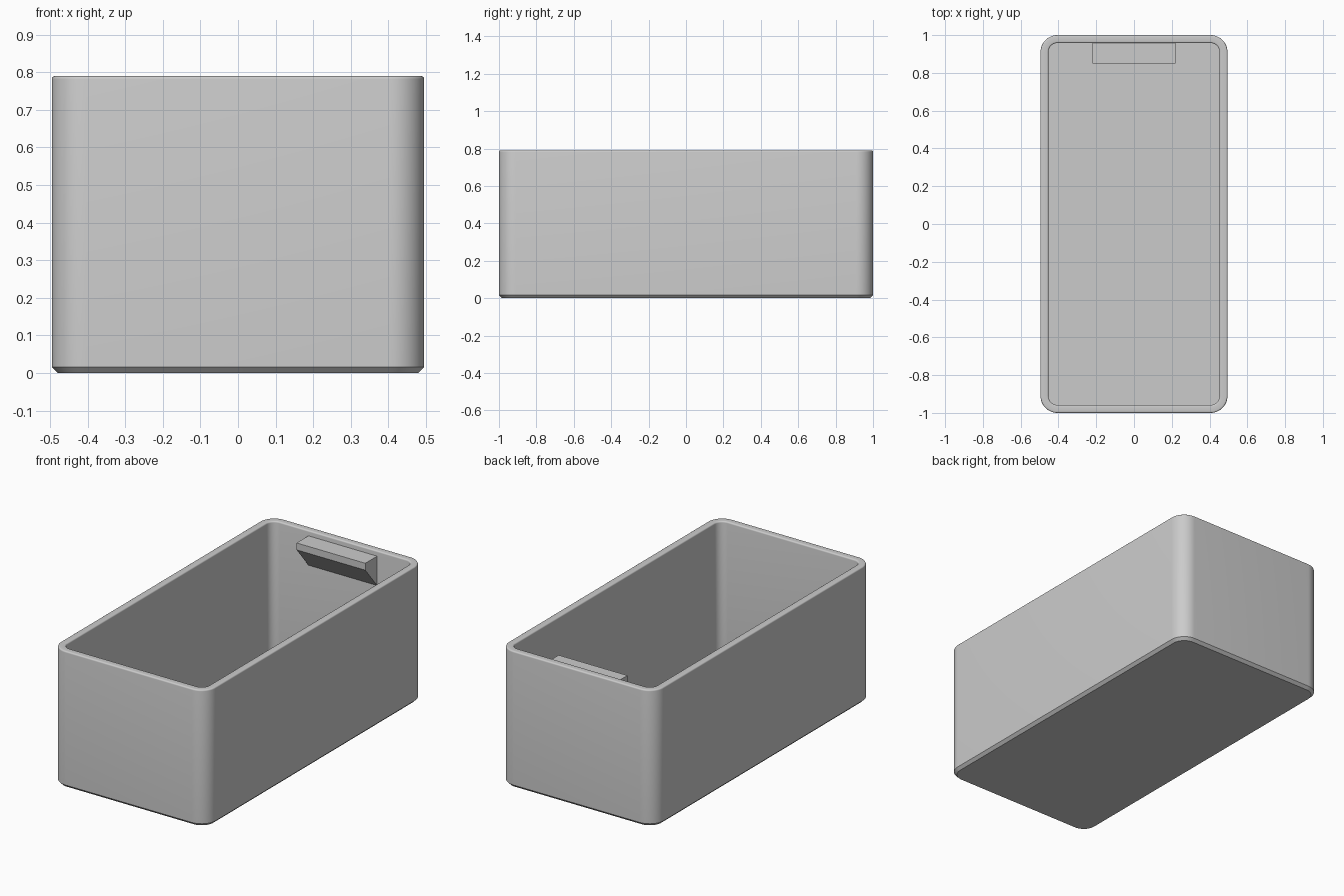
import bpy
import bmesh
from math import sin, cos, pi, radians

cube = bpy.data.objects.get("Cube")
if cube:
    bpy.data.objects.remove(cube, do_unlink=True)

HALF_X, HALF_Y, HEIGHT = 0.495, 1.0, 0.79
CORNER, WALL, FLOOR = 0.09, 0.042, 0.045
CHAMFER, ROUND = 0.016, 0.008
SEGMENTS = 12

grey = bpy.data.materials.new("plain grey")
grey.use_nodes = True
colour = (0.6, 0.6, 0.6, 1)
grey.diffuse_color = colour
grey.node_tree.nodes["Principled BSDF"].inputs["Base Color"].default_value = colour


def finish(name, bm):
    bmesh.ops.recalc_face_normals(bm, faces=bm.faces)
    mesh = bpy.data.meshes.new(name)
    bm.to_mesh(mesh)
    bm.free()
    mesh.materials.append(grey)
    obj = bpy.data.objects.new(name, mesh)
    bpy.context.collection.objects.link(obj)
    bpy.ops.object.select_all(action="DESELECT")
    obj.select_set(True)
    bpy.context.view_layer.objects.active = obj
    bpy.ops.object.shade_smooth_by_angle(angle=radians(32))
    return obj


def rounded_loop(bm, inset, z):
    """Ring of vertices along a rounded rectangle, inset from the outside."""
    radius = CORNER - inset
    ring = []
    for quarter, (sx, sy) in enumerate([(1, 1), (-1, 1), (-1, -1), (1, -1)]):
        for i in range(SEGMENTS + 1):
            a = (quarter + i / SEGMENTS) * pi / 2
            ring.append(bm.verts.new((sx * (HALF_X - CORNER) + radius * cos(a),
                                      sy * (HALF_Y - CORNER) + radius * sin(a), z)))
    return ring


# Open box: wall profile as (inset, height), from underside over rim to floor
profile = [(CHAMFER, 0), (0, CHAMFER)]
steps = [i * pi / 8 for i in range(5)]
profile += [(ROUND - ROUND * cos(a), HEIGHT - ROUND + ROUND * sin(a)) for a in steps]
profile += [(WALL - ROUND + ROUND * sin(a), HEIGHT - ROUND + ROUND * cos(a)) for a in steps]
profile.append((WALL, FLOOR))

bm = bmesh.new()
rings = [rounded_loop(bm, *p) for p in profile]
for low, high in zip(rings, rings[1:]):
    for i in range(len(low)):
        j = (i + 1) % len(low)
        bm.faces.new((low[i], low[j], high[j], high[i]))
bm.faces.new(rings[0])
bm.faces.new(rings[-1])
finish("open_box", bm)

# Label shelf: wedge section (y, z) pushed along x, rooted in the back wall
BACK, FRONT, TOP = HALF_Y - WALL, 0.85, 0.76
section = [(BACK + 0.01, TOP), (FRONT, TOP), (FRONT, TOP - 0.04),
           (BACK, TOP - 0.17), (BACK + 0.01, TOP - 0.17)]
bm = bmesh.new()
left, right = [[bm.verts.new((x, y, z)) for y, z in section] for x in (0.22, -0.22)]
bm.faces.new(left)
bm.faces.new(right)
for i in range(len(section)):
    j = (i + 1) % len(section)
    bm.faces.new((left[i], left[j], right[j], right[i]))
finish("label_shelf", bm)
